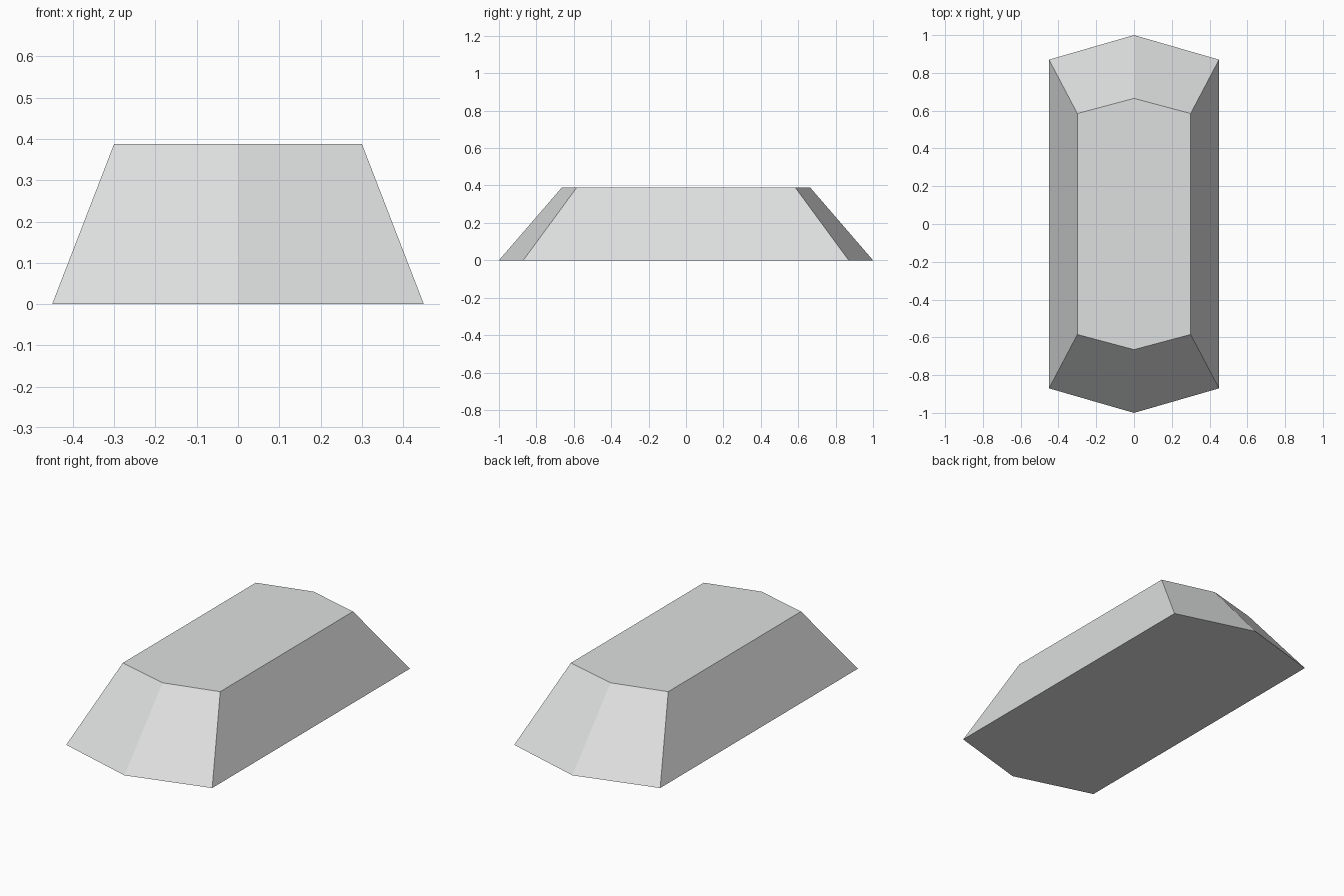
import bpy
import bmesh

if "Cube" in bpy.data.objects:
    bpy.data.objects.remove(bpy.data.objects["Cube"])

# Flat light grey for the whole solid
grey = bpy.data.materials.new("light grey")
grey.diffuse_color = (0.73, 0.745, 0.738, 1.0)
grey.use_nodes = True
grey.node_tree.nodes["Principled BSDF"].inputs["Base Color"].default_value = grey.diffuse_color


def hexagon(bm, half_width, side_y, tip_y, z):
    """Elongated hexagon outline, counter-clockwise from the front tip."""
    outline = [(0, -tip_y), (half_width, -side_y), (half_width, side_y),
               (0, tip_y), (-half_width, side_y), (-half_width, -side_y)]
    return [bm.verts.new((x, y, z)) for x, y in outline]


# Tapered block with pointed ends: wide base, narrower top
bm = bmesh.new()
base = hexagon(bm, 0.45, 0.87, 1.0, 0.0)
top = hexagon(bm, 0.30, 0.585, 0.665, 0.388)
bm.faces.new(base[::-1])
bm.faces.new(top)
for i in range(6):
    j = (i + 1) % 6
    bm.faces.new((base[i], base[j], top[j], top[i]))
bmesh.ops.recalc_face_normals(bm, faces=bm.faces)

mesh = bpy.data.meshes.new("tapered_block")
bm.to_mesh(mesh)
bm.free()
mesh.materials.append(grey)
block = bpy.data.objects.new("tapered_block", mesh)
bpy.context.collection.objects.link(block)
